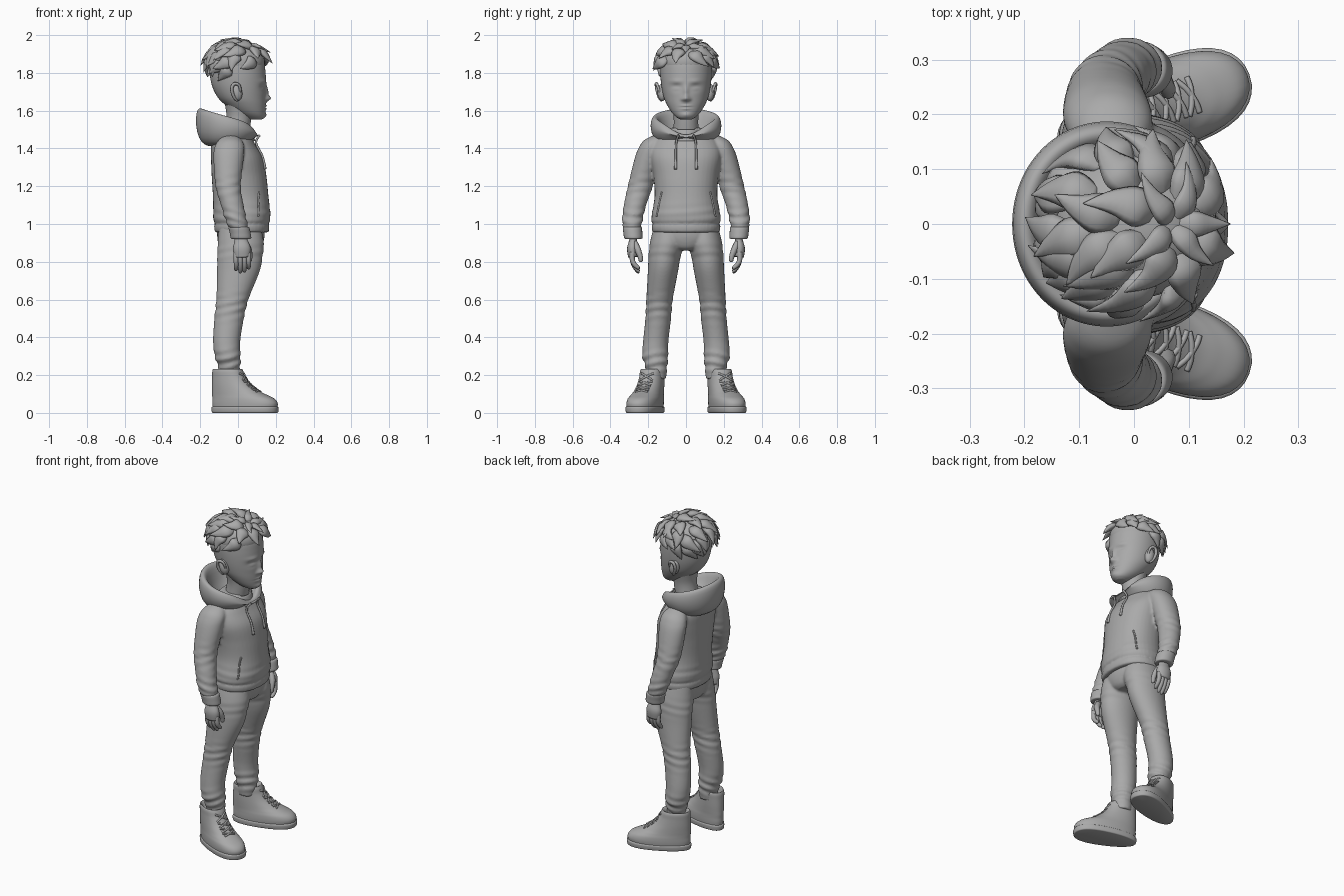
import bpy, bmesh, math
from mathutils import Vector, Matrix
from mathutils.bvhtree import BVHTree

if "Cube" in bpy.data.objects:
    bpy.data.objects.remove(bpy.data.objects["Cube"])

clay = bpy.data.materials.new("clay grey")
clay.use_nodes = True
clay.diffuse_color = (0.4, 0.4, 0.4, 1)
clay.node_tree.nodes["Principled BSDF"].inputs["Base Color"].default_value = (0.4, 0.4, 0.4, 1)


def finish(name, bm, mirror=False):
    bmesh.ops.recalc_face_normals(bm, faces=bm.faces)
    mesh = bpy.data.meshes.new(name)
    bm.to_mesh(mesh)
    bm.free()
    mesh.materials.append(clay)
    ob = bpy.data.objects.new(name, mesh)
    bpy.context.collection.objects.link(ob)
    for p in mesh.polygons:
        p.use_smooth = True
    if mirror:
        mod = ob.modifiers.new("Mirror", "MIRROR")
        mod.use_axis = (False, True, False)
        mod.use_mirror_merge = False
    return ob


def fuse(name, whole, paired, voxel=.007):
    """Melt a middle part and a mirrored side part into one smooth skin."""
    bm = bmesh.new()
    bm.from_mesh(paired.data)
    bmesh.ops.scale(bm, vec=(1, -1, 1), verts=bm.verts)
    bm.from_mesh(paired.data)
    bm.from_mesh(whole.data)
    for ob in (whole, paired):
        bpy.data.objects.remove(ob)
    ob = finish(name, bm)
    mod = ob.modifiers.new("Remesh", "REMESH")
    mod.mode, mod.voxel_size, mod.use_smooth_shade = 'VOXEL', voxel, True
    mod = ob.modifiers.new("Smooth", "SMOOTH")
    mod.factor, mod.iterations = .5, 5


def skin(bm, rings, cap=True, closed=False):
    """Bridge rings of points with quads."""
    loops = [[bm.verts.new(p) for p in r] for r in rings]
    n = len(loops[0])
    pairs = list(zip(loops, loops[1:])) + ([(loops[-1], loops[0])] if closed else [])
    for a, b in pairs:
        for i in range(n):
            bm.faces.new((a[i], a[(i + 1) % n], b[(i + 1) % n], b[i]))
    if cap and not closed:
        bm.faces.new(loops[0])
        bm.faces.new(loops[-1])


def spline(keys, steps):
    """Catmull-Rom through rows of values."""
    out = []
    for i in range(len(keys) - 1):
        q = [keys[max(0, min(len(keys) - 1, i + k))] for k in (-1, 0, 1, 2)]
        for s in range(steps):
            t = s / steps
            out.append([b + 0.5 * t * (c - a + t * (2 * a - 5 * b + 4 * c - d + t * (3 * (b - c) + d - a)))
                        for a, b, c, d in zip(*q)])
    return out + [list(keys[-1])]


def loft(name, keys, mirror=False, power=2.0, folds=(), deform=None, seg=40, steps=7):
    """Stack of horizontal rounded sections: z, x, y, half depth, half width."""
    rings = []
    for z, x, y, rx, ry in spline(keys, steps):
        ring = []
        for i in range(seg):
            a = math.tau * i / seg
            c, s = math.cos(a), math.sin(a)
            k = 0.0
            for z0, spread, size in folds:
                w = math.exp(-((z - z0) / spread) ** 2)
                k += size * w * math.sin(130 * z + 2.6 * math.sin(a + 20 * z0))
            p = Vector((x + (rx + k) * math.copysign(abs(c) ** (2 / power), c),
                        y + (ry + k) * math.copysign(abs(s) ** (2 / power), s), z))
            ring.append(deform(p) if deform else p)
        rings.append(ring)
    bm = bmesh.new()
    skin(bm, rings)
    return finish(name, bm, mirror)


def sweep(bm, points, widths, flat=1.0, hint=(0, 0, 1), seg=8, steps=4):
    """Tapered tube along a path; flat squashes it towards the hint direction."""
    rows = spline([(*p, w) for p, w in zip(points, widths)], steps)
    pts = [Vector(r[:3]) for r in rows]
    rings = []
    for i, r in enumerate(rows):
        t = (pts[min(i + 1, len(pts) - 1)] - pts[max(i - 1, 0)]).normalized()
        side = t.cross(Vector(hint)).normalized()
        up = side.cross(t)
        rings.append([pts[i] + side * r[3] * math.cos(a) + up * r[3] * flat * math.sin(a)
                      for a in (math.tau * k / seg for k in range(seg))])
    skin(bm, rings)


def surface(ob):
    return BVHTree.FromPolygons([v.co for v in ob.data.vertices], [p.vertices[:] for p in ob.data.polygons])


def ellipsoid(bm, center, radii, tilt=0.0):
    m = Matrix.Translation(center) @ Matrix.Rotation(tilt, 4, 'Y') @ Matrix.Diagonal((*radii, 1))
    bmesh.ops.create_uvsphere(bm, u_segments=32, v_segments=20, radius=1, matrix=m)


# Trousers
legs = loft("trouser_legs", [(.99, .01, .09, .11, .08), (.9, .015, .098, .122, .093), (.83, .01, .113, .12, .085),
     (.75, .002, .122, .113, .08), (.6, -.03, .14, .085, .07), (.5, -.047, .147, .078, .068),
     (.38, -.06, .16, .072, .067), (.3, -.055, .163, .068, .068), (.23, -.045, .156, .056, .055),
     (.18, -.045, .155, .05, .05)], mirror=True,
     folds=[(.56, .06, .004), (.27, .05, .006), (.85, .04, .002)])
hips = loft("trouser_hips", [(.86, .01, 0, .09, .07), (.88, .012, 0, .112, .12), (.93, .015, 0, .125, .17), (1.0, .015, 0, .125, .17)])
fuse("trousers", hips, legs)

# Hooded top
torso = loft("hoodie_body", [(.955, .02, 0, .13, .165), (.96, .02, 0, .143, .178), (.99, .02, 0, .146, .182),
     (1.0, .02, 0, .141, .176), (1.02, .02, 0, .15, .184), (1.06, .02, 0, .151, .18), (1.15, .014, 0, .147, .166),
     (1.25, .006, 0, .145, .172), (1.35, -.005, 0, .138, .188), (1.42, -.025, 0, .118, .18),
     (1.47, -.03, 0, .095, .14), (1.51, -.02, 0, .07, .08)], power=2.2, folds=[(1.06, .04, .002)])
chest = surface(torso)
sleeves = loft("sleeves", [(1.47, -.04, .14, .03, .03), (1.445, -.042, .165, .06, .055), (1.41, -.045, .185, .078, .062),
     (1.35, -.05, .205, .08, .066), (1.2, -.052, .242, .067, .066), (1.1, -.03, .27, .06, .059),
     (1.02, -.01, .284, .056, .054), (.975, .005, .285, .05, .047)], mirror=True,
     folds=[(1.2, .06, .003), (1.03, .05, .005)])
fuse("hoodie", torso, sleeves)
loft("cuffs", [(.985, .004, .284, .045, .04), (.98, .005, .284, .055, .05), (.95, .012, .281, .055, .05),
     (.925, .016, .279, .054, .048), (.92, .016, .279, .042, .036)], mirror=True, steps=4)

bm = bmesh.new()
rings = []
for i in range(56):
    a = math.tau * i / 56
    back = (1 - math.cos(a)) / 2
    front_dip = max(0, math.cos(a)) ** 4
    top = 1.525 + .09 * back - .05 * front_dip
    low = 1.425 - .01 * back + .01 * front_dip
    r = .19 - .015 * math.cos(a) ** 2 - .008 * front_dip
    section = [(r - .1, low - .01), (r - .05, low), (r - .016, low + .035), (r, (low + top) / 2 + .01),
               (r - .004, top - .025), (r - .014, top - .004), (r - .028, top), (r - .042, top - .01),
               (r - .055, top - .04), (r - .08, low + .065), (r - .11, low + .04)]
    rings.append([(-.05 + d * math.cos(a), d * math.sin(a), z) for d, z in section])
skin(bm, rings, closed=True)
hood = finish("hood", bm)
hood.modifiers.new("Smooth", "SUBSURF").levels = 1


# Drawstrings and pocket edges laid on the torso front
def on_front(y, z, lift=.004):
    hit = chest.ray_cast(Vector((1, y, z)), Vector((-1, 0, 0)))[0]
    return (hit.x + lift, y, z)


bm = bmesh.new()
sweep(bm, [(.115, .04, 1.47), on_front(.052, 1.43, .012), on_front(.054, 1.36), on_front(.055, 1.29)],
      [.006, .006, .006, .008], hint=(1, 0, 0))
finish("drawstrings", bm, True)
bm = bmesh.new()
sweep(bm, [on_front(y, z, .0) for y, z in ((.128, 1.17), (.138, 1.13), (.15, 1.07), (.156, 1.04))],
      [.005] * 4, hint=(1, 0, 0))
finish("pocket_edges", bm, True)

# Hands
bm = bmesh.new()
sweep(bm, [(.014, .279, .95), (.016, .28, .91), (.02, .284, .87), (.022, .281, .825)], [.03, .036, .047, .042],
      flat=.6, hint=(0, 1, 0), seg=16)
for i, drop in enumerate((.012, 0, .004, .02)):
    x = -.011 + i * .022
    sweep(bm, [(x, .284, .85), (x + .001, .284, .81), (x + .002, .272, .775 + drop / 2), (x + .001, .253, .748 + drop),
               (x + .001, .247, .743 + drop)], [.014, .0135, .0125, .01, .004], hint=(0, 1, 0))
sweep(bm, [(.035, .272, .9), (.056, .256, .865), (.062, .243, .83), (.062, .239, .805), (.061, .238, .8)],
      [.018, .017, .014, .011, .004], hint=(0, 1, 0))
finish("hands", bm, True)

# Shoes, modelled straight and then turned outwards
turn = Matrix.Translation((-.05, .178, 0)) @ Matrix.Rotation(math.radians(20), 4, 'Z')


def shoe_shape(p):
    t = max(-.1, min(.25, p.x))
    p.y *= 1 + 1.1 * t
    return turn @ p


upper = loft("shoe_uppers", [(.02, .092, 0, .177, .069), (.05, .092, 0, .181, .071), (.075, .083, 0, .172, .07),
     (.095, .062, 0, .152, .067), (.115, .04, 0, .13, .065), (.15, .016, 0, .106, .063), (.19, .001, 0, .09, .061),
     (.222, -.005, 0, .083, .06), (.232, -.006, 0, .074, .052), (.205, -.006, 0, .045, .04)],
     mirror=True, power=2.2, deform=shoe_shape)
loft("shoe_soles", [(0, .092, 0, .178, .067), (.004, .092, 0, .183, .072), (.02, .092, 0, .185, .074),
     (.03, .092, 0, .184, .073), (.034, .092, 0, .177, .068)], mirror=True, power=2.3, deform=shoe_shape, steps=3)
leather = surface(upper)


def on_shoe(x, y):
    p = turn @ Vector((x, y, 1))
    return leather.ray_cast(p, Vector((0, 0, -1)))[0] + Vector((0, 0, .001))


bm = bmesh.new()
for i in range(4):
    x = .085 + .025 * i
    for s in (1, -1):
        sweep(bm, [on_shoe(x - .012, s * .034), on_shoe(x, s * .014), on_shoe(x + .008, -s * .014),
                   on_shoe(x + .008, -s * .034)], [.0055] * 4)
finish("shoe_laces", bm, True)

# Neck and shirt collar
loft("neck", [(1.42, -.025, 0, .07, .072), (1.5, -.005, 0, .066, .066), (1.57, .005, 0, .066, .066), (1.64, .0, 0, .07, .08)])
loft("shirt_collar", [(1.44, 0, 0, .09, .09), (1.485, 0, 0, .08, .08), (1.5, 0, 0, .072, .072), (1.49, 0, 0, .06, .06)])

# Head: bumps are y, z, spread y, spread z, push forward
bumps = [(0, 1.665, .018, .016, .024), (0, 1.70, .012, .03, .012), (.05, 1.722, .028, .018, -.012),
         (.05, 1.717, .021, .010, .008), (.052, 1.755, .032, .011, .006), (.018, 1.66, .009, .008, .006),
         (0, 1.625, .025, .005, .006), (0, 1.618, .03, .0035, -.005), (0, 1.61, .022, .006, .006), (0, 1.578, .025, .012, .006)]


def face_shape(p):
    if p.x > 0.03:
        for y, z, sy, sz, push in bumps:
            p.x += push * math.exp(-((abs(p.y) - y) / sy) ** 2 - ((p.z - z) / sz) ** 2)
    return p


loft("head", [(1.553, .095, 0, .03, .028), (1.565, .085, 0, .056, .05), (1.59, .065, 0, .08, .075),
     (1.63, .04, 0, .107, .1), (1.67, .02, 0, .127, .117), (1.73, .006, 0, .143, .13), (1.8, -.002, 0, .148, .136),
     (1.86, -.006, 0, .142, .132), (1.91, -.01, 0, .112, .106), (1.94, -.01, 0, .05, .05)],
     deform=face_shape, seg=96, steps=9)
bm = bmesh.new()
ellipsoid(bm, (-.008, .125, 1.698), (.03, .026, .047), -.2)
sweep(bm, [(.004, .13, 1.675), (.012, .143, 1.71), (.002, .153, 1.738), (-.023, .157, 1.74), (-.033, .153, 1.71),
           (-.02, .142, 1.67), (-.004, .13, 1.652)], [.005, .007, .008, .009, .009, .008, .006], hint=(0, 1, 0))
finish("ears", bm, True)

# Hair: a cap with rows of pointed tufts that sweep away from the front of the crown
bm = bmesh.new()
center, radii = Vector((-.004, 0, 1.85)), Vector((.15, .14, .112))
ellipsoid(bm, center, radii * .98, -.1)
lean = Matrix.Rotation(math.radians(32), 3, 'Y')


def on_hair(theta, phi, lift):
    d = lean @ Vector((math.sin(theta) * math.cos(phi), math.sin(theta) * math.sin(phi), math.cos(theta)))
    return center + d * radii * (1 + lift), d


for row, (angle, count) in enumerate(((3, 5), (22, 8), (42, 11), (63, 13), (84, 14), (102, 14))):
    for k in range(count):
        phi = math.tau * (k + .5 * (row % 2)) / count + .15 * math.sin(5 * k + row)
        th = math.radians(angle + 4 * math.sin(3 * k + 2 * row))
        reach = (.56 if row == 0 else .74) + .1 * math.sin(7 * k + row)
        path = [on_hair(th + reach * f, phi + .3 * f * f * math.sin(2 * k + row), lift)[0]
                for f, lift in ((0, -.1), (.3, .07), (.65, .16), (1, .3))]
        tip = path[-1]
        if tip.z < 1.775 + .3 * tip.x:
            continue
        w = .024 if row == 0 else .038
        sweep(bm, path, [w * .5, w, w * .62, .001], flat=.5, hint=on_hair(th + .3, phi, 0)[1])
finish("hair", bm)
